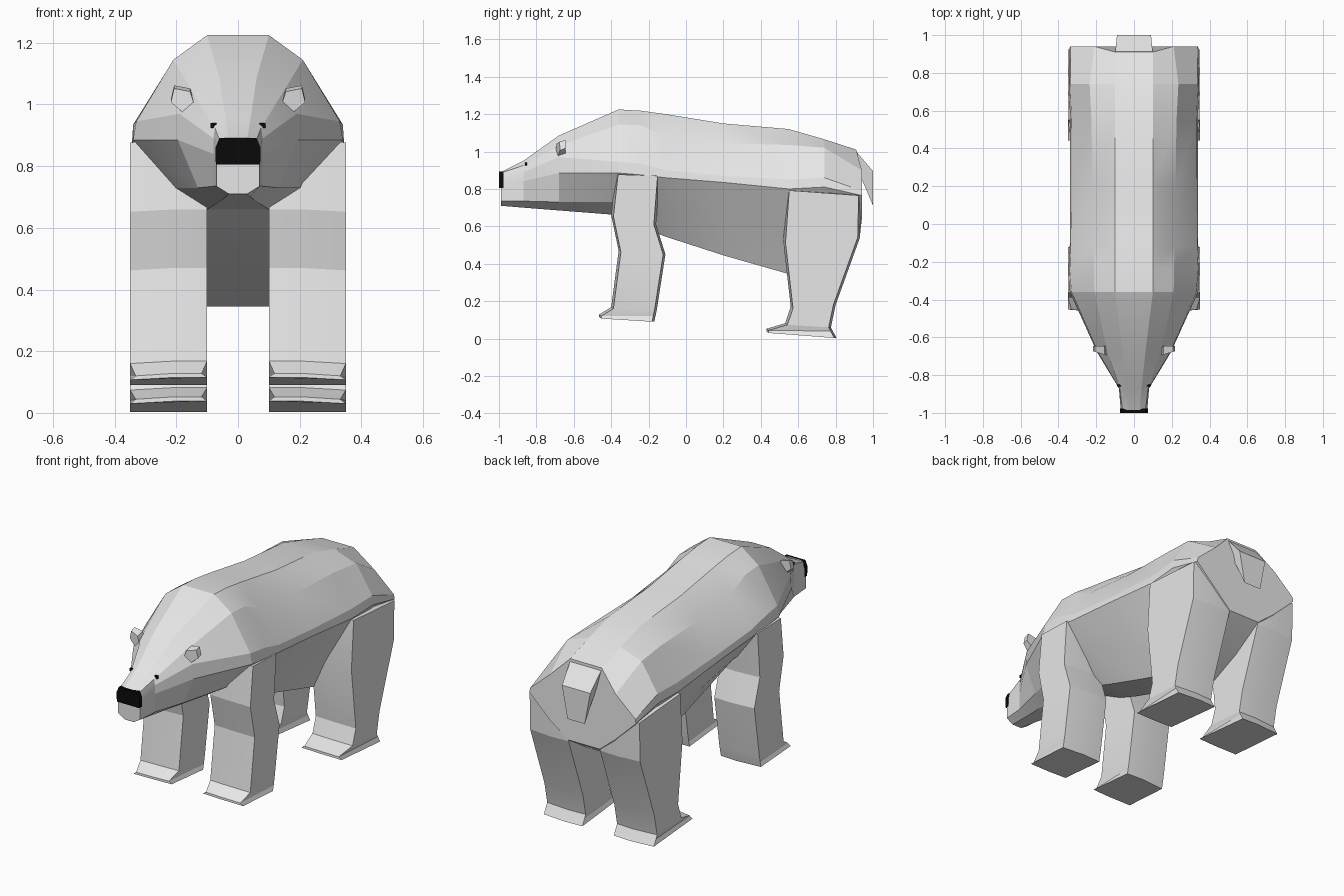
import bpy, bmesh, math


def material(name, rgb):
    m = bpy.data.materials.new(name)
    m.diffuse_color = (*rgb, 1)
    return m


FUR = material("white_fur", (0.8, 0.8, 0.8))
BLACK = material("black_skin", (0.003, 0.003, 0.003))


def loft(name, rings, mat, angle=15):
    """Skin a list of closed rings and cap both ends."""
    bm = bmesh.new()
    vr = [[bm.verts.new(p) for p in r] for r in rings]
    n = len(rings[0])
    for a, b in zip(vr, vr[1:]):
        for i in range(n):
            j = (i + 1) % n
            bm.faces.new((a[i], a[j], b[j], b[i]))
    bm.faces.new(vr[0])
    bm.faces.new(vr[-1][::-1])
    bmesh.ops.recalc_face_normals(bm, faces=bm.faces)
    me = bpy.data.meshes.new(name)
    bm.to_mesh(me)
    bm.free()
    me.materials.append(mat)
    ob = bpy.data.objects.new(name, me)
    bpy.context.collection.objects.link(ob)
    bpy.ops.object.select_all(action='DESELECT')
    ob.select_set(True)
    bpy.context.view_layer.objects.active = ob
    bpy.ops.object.shade_smooth_by_angle(angle=math.radians(angle))
    return ob


def mirror(ob):
    ob.modifiers.new("mirror", 'MIRROR')
    return ob


def section(y, half, lean=(0,) * 6):
    """Full cross-section from its half profile, top to bottom."""
    right = [(x, y + d, z) for (x, z), d in zip(half, lean)]
    return right + [(-x, yy, z) for x, yy, z in reversed(right)]


# Head and body: half profiles run top, upper, side, lower side, chin, bottom
body = [
    section(-0.99, [(.03, .89), (.06, .885), (.07, .85), (.07, .80), (.07, .735), (.03, .71)]),
    section(-0.87, [(.04, .95), (.075, .925), (.08, .89), (.08, .84), (.08, .735), (.04, .70)]),
    section(-0.68, [(.06, 1.085), (.14, 1.03), (.19, .97), (.195, .885), (.13, .73), (.06, .685)]),
    section(-0.36, [(.10, 1.225), (.21, 1.145), (.33, .945), (.34, .885), (.21, .73), (.10, .66)]),
    section(-0.24, [(.10, 1.218), (.212, 1.14), (.34, .935), (.344, .875), (.22, .71), (.10, .595)]),
    section(-0.11, [(.10, 1.20), (.215, 1.08), (.335, .90), (.34, .86), (.22, .70), (.10, .545)]),
    section(0.20, [(.10, 1.15), (.22, 1.045), (.33, .87), (.338, .835), (.22, .64), (.10, .445)]),
    section(0.55, [(.10, 1.12), (.225, 1.035), (.33, .85), (.338, .80), (.22, .575), (.10, .345)]),
    section(0.74, [(.10, 1.065), (.235, 1.02), (.338, .86), (.345, .81), (.22, .62), (.10, .43)]),
    section(0.94, [(.10, 1.01), (.21, .90), (.335, .79), (.34, .765), (.21, .64), (.10, .55)],
            (-.03, 0, 0, 0, 0, -.01)),
]
loft("head_and_body", body, FUR)


# Legs: each level gives front y, front z, back y, back z, and toe inset
def leg(name, levels):
    rings = []
    for yf, zf, yb, zb, inset in levels:
        rings.append([(.10 + inset, yf + .005, zf), (.21, yf, zf), (.35 - inset, yf + .012, zf - .008),
                      (.35, yb - .012, zb), (.21, yb, zb), (.10, yb - .005, zb)])
    return mirror(loft(name, rings, FUR))


leg("front_leg", [(-.375, .885, -.14, .87, 0), (-.40, .66, -.16, .61, 0), (-.36, .47, -.11, .45, 0),
                  (-.40, .168, -.155, .16, 0), (-.465, .128, -.163, .12, .018),
                  (-.465, .115, -.17, .09, 0)])
leg("hind_leg", [(.54, .80, .935, .765, 0), (.52, .52, .93, .54, 0), (.56, .17, .80, .18, 0),
                 (.53, .082, .775, .06, 0), (.43, .052, .785, .04, .018),
                 (.43, .038, .805, .003, 0)])

# Tail: folded wedge hanging from the rump, narrowing to its tip
tail = [(.10, .90, 1.012), (.09, 1.0, .895), (.055, 1.0, .71), (.07, .945, .84), (.09, .90, .92)]
loft("tail", [[(s * w, y, z) for w, y, z in tail] for s in (-1, 1)], FUR)

# Ears: small tilted flaps
ear = [(.142, 1.01), (.165, .973), (.218, 1.017), (.207, 1.062), (.155, 1.052)]
mirror(loft("ear", [[(x, -.695 + (x - .145) * .3, z - .01) for x, z in ear],
                    [(x, -.645, z) for x, z in ear]], FUR))

# Nose: black pad wrapped over the muzzle tip
nose = [(-.06, .892), (.06, .892), (.073, .86), (.072, .805), (-.072, .805), (-.073, .86)]
loft("nose", [[(x, -1.0, z) for x, z in nose], [(x, -.976, z) for x, z in nose]], BLACK)

# Eyes: tiny dark dots on the muzzle sides
eye = [(-.006, -.008), (.006, -.008), (.006, .008), (-.006, .008)]
mirror(loft("eye", [[(x, -.855 + dy, .932 + dz) for dy, dz in eye] for x in (.07, .089)], BLACK))
